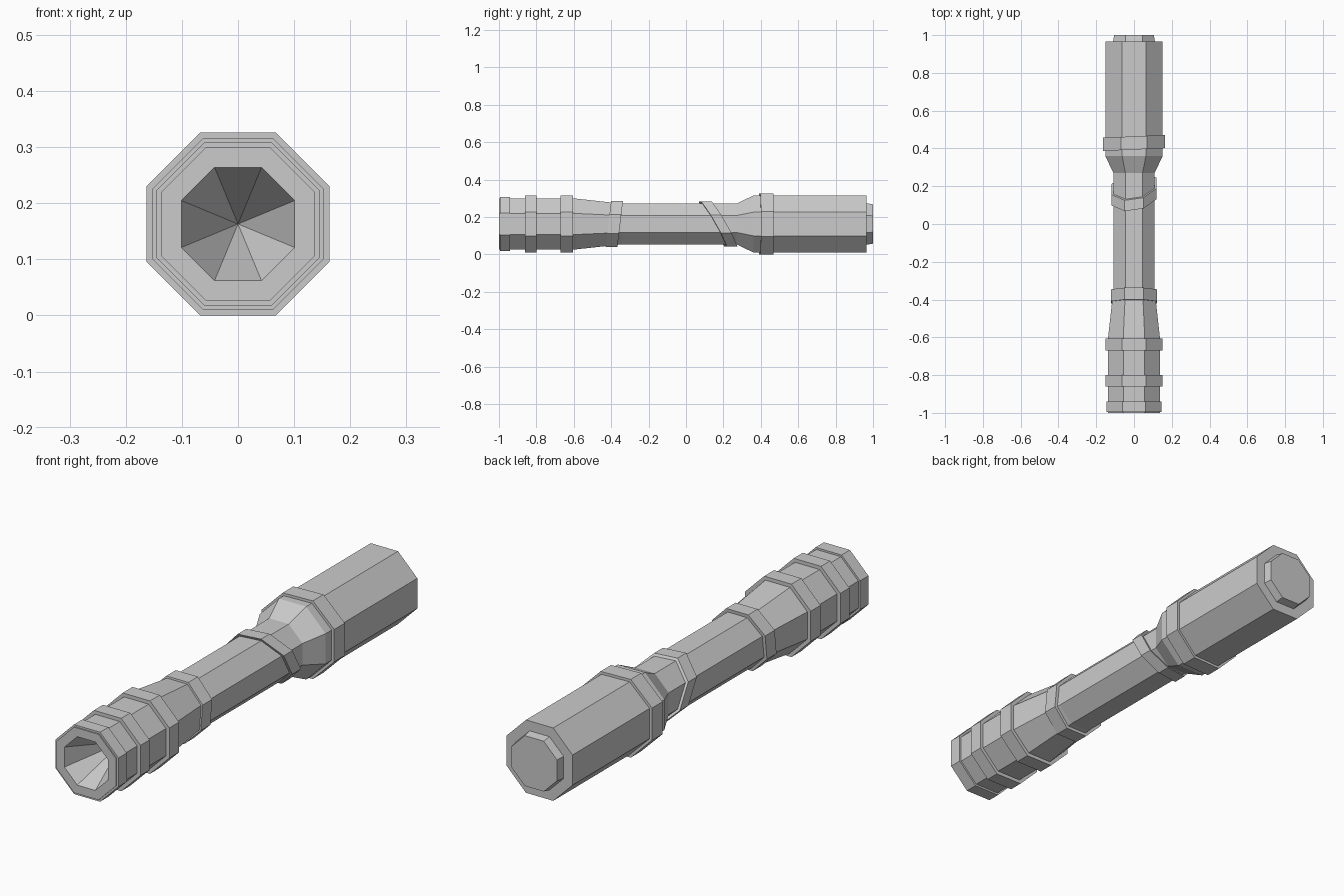
import bpy, bmesh
from math import pi, cos, sin

if "Cube" in bpy.data.objects:
    bpy.data.objects.remove(bpy.data.objects["Cube"])

ZC = 0.163          # height of the long axis
K = 1 / cos(pi / 8)  # flat-to-corner ratio of an octagon


def octagon_loft(name, profile, closed=False, shear_x=0.0, shear_z=0.0):
    """Skin octagons along y; profile holds (y, flat radius), radius 0 is a point."""
    bm = bmesh.new()
    rings = []
    for y, r in profile:
        if r == 0:
            rings.append([bm.verts.new((0, y, ZC))] * 8)
            continue
        ring = []
        for i in range(8):
            a = pi / 8 + i * pi / 4
            x, z = r * K * cos(a), r * K * sin(a)
            ring.append(bm.verts.new((x, y + shear_x * x + shear_z * z, ZC + z)))
        rings.append(ring)
    pairs = list(zip(rings, rings[1:]))
    if closed:
        pairs.append((rings[-1], rings[0]))
    for a, b in pairs:
        for i in range(8):
            j = (i + 1) % 8
            bm.faces.new(list(dict.fromkeys((a[i], a[j], b[j], b[i]))))
    # flat cap on the far end
    if not closed:
        bm.faces.new(rings[-1])
    bmesh.ops.recalc_face_normals(bm, faces=bm.faces)
    mesh = bpy.data.meshes.new(name)
    bm.to_mesh(mesh)
    bm.free()
    obj = bpy.data.objects.new(name, mesh)
    bpy.context.collection.objects.link(obj)
    return obj


def band(name, y0, y1, outer, inner, shear_x=0.0, shear_z=0.0):
    """Raised octagonal band around the handle."""
    return octagon_loft(name, [(y0, inner), (y0, outer), (y1, outer), (y1, inner)],
                        True, shear_x, shear_z)


# main tube: conical front recess, head, taper, thin grip, flare, rear barrel, end button
octagon_loft("handle_body", [
    (-0.76, 0), (-1.0, 0.101), (-1.0, 0.137), (-0.60, 0.137), (-0.345, 0.109),
    (0.27, 0.109), (0.36, 0.152), (0.965, 0.152), (0.965, 0.111), (1.0, 0.105)])

# straight bands on the head
for n, (y0, y1, r) in enumerate([(-0.995, -0.94, 0.145),
                                 (-0.86, -0.80, 0.152),
                                 (-0.67, -0.605, 0.152)]):
    band(f"head_band_{n + 1}", y0, y1, r, 0.130)

# tilted bands on the grip and barrel
band("lower_grip_band", -0.415, -0.352, 0.123, 0.105, shear_z=0.12)
band("slanted_grip_band", 0.143, 0.2, 0.119, 0.105, shear_x=0.14, shear_z=-0.57)
band("barrel_collar", 0.394, 0.464, 0.163, 0.145, shear_x=0.045)
